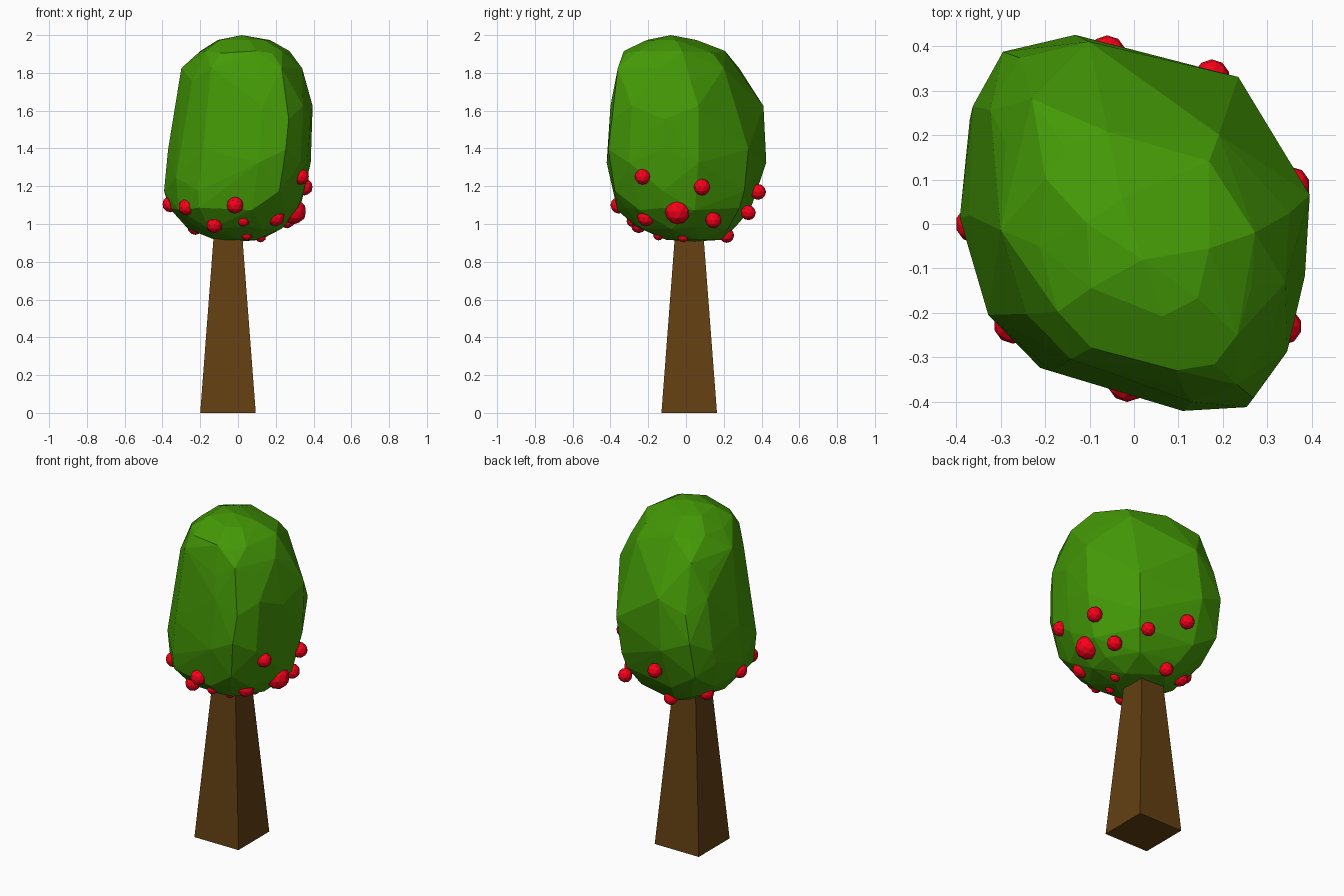
import bpy, bmesh
from mathutils import Vector


def material(name, rgb):
    m = bpy.data.materials.new(name)
    m.diffuse_color = (*rgb, 1)
    return m


def add_object(name, bm, mat):
    mesh = bpy.data.meshes.new(name)
    bmesh.ops.recalc_face_normals(bm, faces=bm.faces)
    bm.to_mesh(mesh)
    bm.free()
    mesh.materials.append(mat)
    obj = bpy.data.objects.new(name, mesh)
    bpy.context.collection.objects.link(obj)


brown = material("bark", (0.125, 0.05, 0.006))
green = material("leaves", (0.058, 0.32, 0.002))
red = material("fruit", (0.95, 0.0, 0.01))

# Trunk: square, tapered
bm = bmesh.new()
lower, upper = [[bm.verts.new((-0.053 + sx * h, 0.017 + sy * h, z))
                 for sx, sy in ((-1, -1), (1, -1), (1, 1), (-1, 1))]
                for h, z in ((0.147, 0), (0.071, 1.0))]
bm.faces.new(lower)
bm.faces.new(upper)
for i in range(4):
    j = (i + 1) % 4
    bm.faces.new((lower[i], lower[j], upper[j], upper[i]))
add_object("trunk", bm, brown)

# Crown: faceted hull of stacked rings, skewed footprint in the middle, round at the ends
footprint = [(-0.37, 1), (-0.8, 0.91), (-0.98, 0.62), (-1, 0.04), (-0.82, -0.5),
             (-0.51, -0.79), (0.27, -1), (0.65, -0.98), (0.86, -0.72),
             (0.97, -0.3), (1, 0.15), (0.62, 0.8)]
# z, x min, x max, y min, y max, roundness, scale of the back right corner
rings = [(1.98, -0.12, 0.17, -0.21, 0.06, 0.5, 1.0),
         (1.91, -0.22, 0.28, -0.34, 0.22, 0.3, 0.9),
         (1.79, -0.31, 0.36, -0.385, 0.33, 0.15, 0.8),
         (1.59, -0.33, 0.395, -0.40, 0.41, 0.0, 0.82),
         (1.36, -0.37, 0.385, -0.42, 0.425, 0.0, 0.97),
         (1.21, -0.395, 0.365, -0.405, 0.40, 0.3, 0.97),
         (1.08, -0.365, 0.33, -0.375, 0.36, 0.9, 1.0),
         (0.98, -0.265, 0.24, -0.275, 0.28, 1.0, 1.0),
         (0.922, -0.14, 0.12, -0.11, 0.20, 1.0, 1.0)]
bm = bmesh.new()
bm.verts.new((0.02, -0.08, 2.0))
bm.verts.new((0.02, 0.05, 0.908))
for r, (z, x0, x1, y0, y1, rnd, corner) in enumerate(rings):
    step = 2 if r in (0, len(rings) - 1) else 1
    wobble = 0.035 if 2 <= r <= 5 else 0.006
    for i in range(0, len(footprint), step):
        p = Vector(footprint[i])
        if i == len(footprint) - 1:
            p *= corner
        u, v = p.lerp(p.normalized() * min(1, corner), rnd)
        dz = wobble * (1 if (i + r) % 2 else -1)
        bm.verts.new(((x0 + x1) / 2 + u * (x1 - x0) / 2,
                      (y0 + y1) / 2 + v * (y1 - y0) / 2, z + dz))
bmesh.ops.convex_hull(bm, input=bm.verts[:])
bmesh.ops.delete(bm, geom=[v for v in bm.verts if not v.link_faces], context='VERTS')
add_object("crown", bm, green)

# Fruit: small faceted balls around the lower crown (x, y, z, radius)
fruit = [(0.335, -0.23, 1.25, 0.042), (0.352, 0.085, 1.195, 0.044),
         (0.295, -0.045, 1.065, 0.067), (0.26, 0.145, 1.02, 0.043),
         (0.2, -0.212, 1.035, 0.047), (-0.015, -0.355, 1.10, 0.045),
         (-0.125, -0.25, 0.995, 0.043), (0.047, -0.145, 0.942, 0.029),
         (0.12, -0.015, 0.932, 0.029), (0.03, -0.285, 1.015, 0.03),
         (-0.272, -0.225, 1.09, 0.044), (-0.358, 0.0, 1.105, 0.043),
         (-0.06, 0.382, 1.17, 0.042), (0.175, 0.33, 1.06, 0.04),
         (-0.05, 0.215, 0.94, 0.04), (-0.225, 0.125, 0.985, 0.043)]
for i, (x, y, z, r) in enumerate(fruit, 1):
    bm = bmesh.new()
    bmesh.ops.create_icosphere(bm, subdivisions=2, radius=r)
    bmesh.ops.translate(bm, verts=bm.verts, vec=Vector((x, y, z)))
    add_object(f"fruit_{i}", bm, red)
